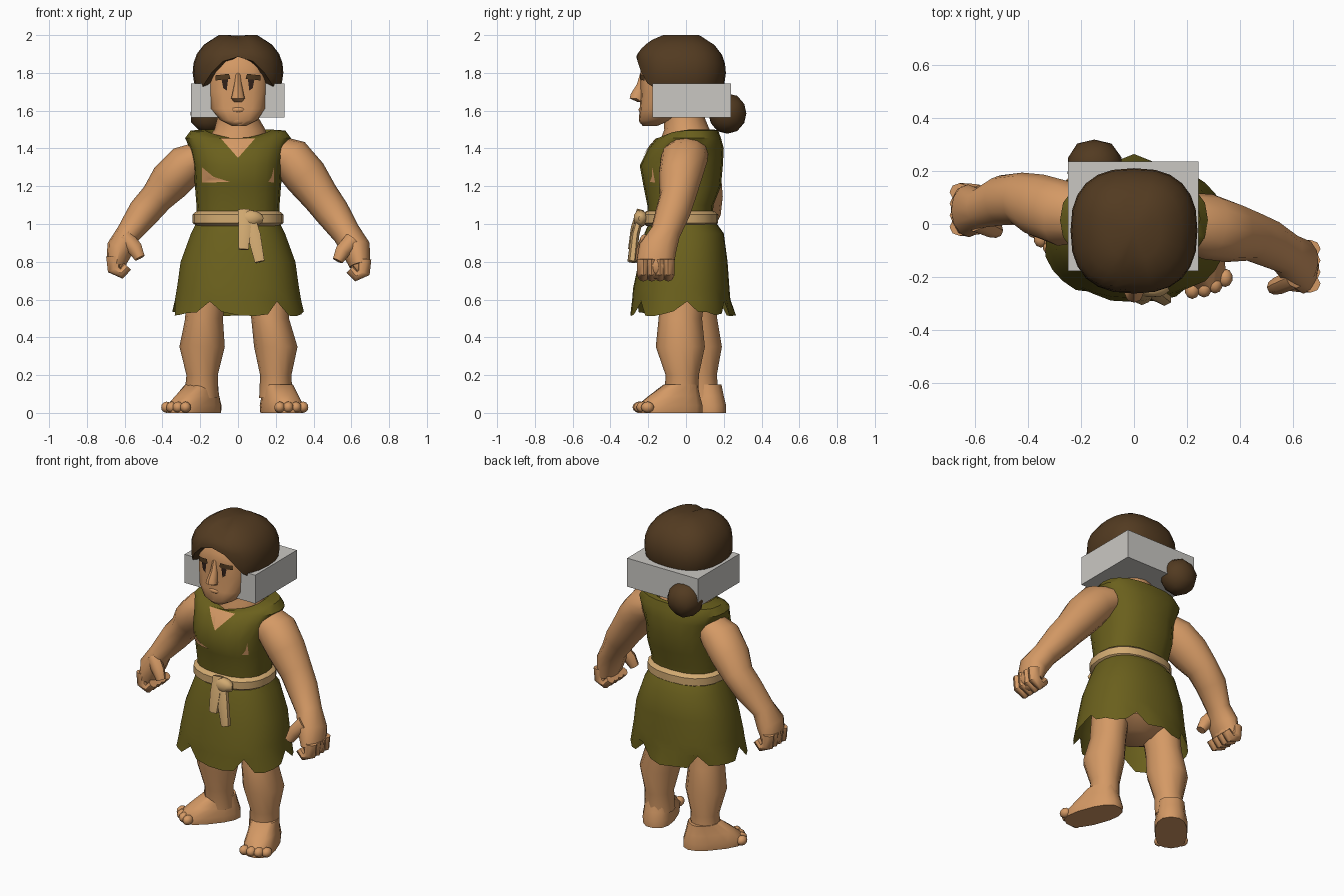
import bpy, bmesh, math, random
from mathutils import Vector, Matrix
from mathutils.bvhtree import BVHTree

random.seed(4)
if "Cube" in bpy.data.objects:
    bpy.data.objects.remove(bpy.data.objects["Cube"], do_unlink=True)
parts = []


def colour(name, r, g, b):
    m = bpy.data.materials.new(name)
    m.use_nodes = True
    m.diffuse_color = (r, g, b, 1)
    bsdf = m.node_tree.nodes["Principled BSDF"]
    bsdf.inputs["Base Color"].default_value = (r, g, b, 1)
    bsdf.inputs["Roughness"].default_value = 0.9
    return m


SKIN = colour("skin", 0.66, 0.32, 0.13)
CLOTH = colour("olive cloth", 0.145, 0.117, 0.012)
HAIR = colour("brown hair", 0.085, 0.043, 0.015)
ROPE = colour("tan sash", 0.64, 0.40, 0.165)
GREY = colour("light grey", 0.59, 0.575, 0.545)
DARK = colour("dark eye", 0.03, 0.015, 0.01)


def finish(name, bm, mat, matrix=None):
    if matrix:
        bm.transform(matrix)
    bmesh.ops.recalc_face_normals(bm, faces=bm.faces[:])
    mesh = bpy.data.meshes.new(name)
    bm.to_mesh(mesh)
    bm.free()
    mesh.materials.append(mat)
    ob = bpy.data.objects.new(name, mesh)
    bpy.context.collection.objects.link(ob)
    parts.append(ob)
    return ob


def skin_rings(name, rings, mat, caps=(True, True), matrix=None):
    """Bridge a list of point rings into one surface."""
    bm = bmesh.new()
    loops = [[bm.verts.new(p) for p in ring] for ring in rings]
    n = len(loops[0])
    for a, b in zip(loops, loops[1:]):
        for i in range(n):
            j = (i + 1) % n
            bm.faces.new((a[i], a[j], b[j], b[i]))
    for cap, loop in zip(caps, (loops[0], loops[-1])):
        if cap:
            bmesh.ops.poke(bm, faces=[bm.faces.new(loop)])
    return finish(name, bm, mat, matrix)


def bend(value, power):
    return math.copysign(abs(value) ** power, value)


def rings_along(path, n, power, level):
    """Elliptic rings on (x, y, z, rx, ry) stations, level or square to the path."""
    pts = [Vector(p[:3]) for p in path]
    rings = []
    for i, (*_, rx, ry) in enumerate(path):
        t = Vector((0, 0, 1))
        if not level:
            t = (pts[min(i + 1, len(pts) - 1)] - pts[max(i - 1, 0)]).normalized()
        v = Vector((0, 1, 0))
        v = (v - t * v.dot(t)).normalized()
        u = v.cross(t)
        angles = [math.tau * k / n for k in range(n)]
        rings.append([pts[i] + u * rx * bend(math.sin(a), power)
                      - v * ry * bend(math.cos(a), power) for a in angles])
    return rings


def tube(name, path, mat, n=12, power=1.0, level=False, caps=(True, True), matrix=None):
    return skin_rings(name, rings_along(path, n, power, level), mat, caps, matrix)


def ball(name, centre, size, mat, sub=2, jitter=0.0):
    bm = bmesh.new()
    bmesh.ops.create_icosphere(bm, subdivisions=sub, radius=1)
    for v in bm.verts:
        v.co *= 1 + random.uniform(-jitter, jitter)
    return finish(name, bm, mat, Matrix.Translation(centre) @ Matrix.Diagonal((*size, 1)))


def front_patch(name, outline, target, mat, lift=0.006):
    """Thin (x, z) patch laid on the front of another part."""
    bm = bmesh.new()
    bm.faces.new([bm.verts.new((x, 0, z)) for x, z in outline])
    bmesh.ops.triangulate(bm, faces=bm.faces[:])
    bmesh.ops.subdivide_edges(bm, edges=bm.edges[:], cuts=2, use_grid_fill=True)
    mesh = target.data
    tree = BVHTree.FromPolygons([v.co for v in mesh.vertices], [p.vertices for p in mesh.polygons])
    for v in bm.verts:
        hit = tree.ray_cast(Vector((v.co.x, -2, v.co.z)), Vector((0, 1, 0)))[0]
        v.co.y = (hit.y if hit else -0.2) - lift
    return finish(name, bm, mat)


# Tunic top, its neckline dipping at the front
top = rings_along([
    (0, -.03, .99, .215, .17), (0, -.03, 1.1, .22, .175), (0, -.02, 1.2, .228, .205),
    (0, -.025, 1.31, .235, .22), (0, 0, 1.4, .255, .2), (0, .015, 1.455, .28, .17),
    (0, .02, 1.495, .25, .15), (0, .015, 1.5, .175, .135), (0, .01, 1.44, .13, .1)], 20, .82, True)
for ring in top[-3:]:
    for p in ring:
        p.z -= .05 * min(1, max(0, -p.y / .11)) * (1 - abs(p.x) / .3)
tunic = skin_rings("tunic_top", top, CLOTH, (False, True))
for side, wide in ((-1, 1), (1, .2)):
    x0 = side * .19
    x1 = x0 - side * .15 * wide
    front_patch("chest_patch", [(x0, 1.22), (x1, 1.222), (x0 + (x1 - x0) * .4, 1.25), (x0, 1.3)],
                tunic, SKIN)
front_patch("neck_opening", [(-.09, 1.452), (-.025, 1.42), (0, 1.35), (.025, 1.42), (.09, 1.452)],
            tunic, SKIN)

# Skirt with a torn hem
skirt = rings_along([(0, -.02, 1.02, .215, .17), (0, -.01, .95, .25, .21), (0, -.015, .8, .305, .235),
                     (0, -.025, .66, .325, .255), (0, -.025, .6, .335, .26),
                     (0, -.03, .52, .35, .265)], 30, .88, True)
for i, p in enumerate(skirt[-1]):
    p.z += .07 if i % 5 == 3 else random.uniform(-.01, .02)
    if i % 5 == 3:
        p.x, p.y = p.x * .94, p.y * .94
skirt[-1][15].y += .03
skin_rings("skirt", skirt, CLOTH, (False, False))
tube("hips", [(0, 0, .56, .1, .1), (0, 0, .62, .24, .17), (0, 0, .75, .26, .18),
              (0, 0, .9, .2, .15)], SKIN, 16, level=True)

# Sash, knot and hanging ends
tube("sash", [(0, -.03, .99, .22, .18), (0, -.03, 1.005, .24, .2), (0, -.03, 1.05, .24, .2),
              (0, -.03, 1.068, .22, .18)], ROPE, 20, .85, True)
ball("sash_knot", (.065, -.24, 1.03), (.07, .04, .045), ROPE, 2, .08)
tube("sash_end_short", [(.03, -.24, 1.075, .035, .02), (.035, -.27, .98, .038, .022),
                        (.03, -.285, .865, .03, .022)], ROPE, 6)
tube("sash_end_long", [(.06, -.24, 1.05, .03, .02), (.085, -.27, .94, .04, .022),
                       (.115, -.285, .8, .03, .025)], ROPE, 6)

# Neck and head
tube("neck", [(0, .01, 1.4, .17, .14), (0, .005, 1.46, .155, .135), (.01, .005, 1.5, .135, .12),
              (0, -.01, 1.56, .11, .11), (0, -.02, 1.68, .11, .11)], SKIN, 12, level=True)
head = tube("head", [(.005, -.19, 1.52, .04, .04), (.005, -.165, 1.55, .1, .085),
                     (0, -.11, 1.61, .15, .135), (0, -.08, 1.7, .165, .16),
                     (0, -.08, 1.78, .168, .16), (0, -.07, 1.84, .155, .17),
                     (0, -.05, 1.92, .12, .14)], SKIN, 16, .72, True)
tube("nose", [(0, -.222, 1.8, .016, .02), (0, -.235, 1.74, .02, .025), (0, -.257, 1.69, .03, .035),
              (0, -.262, 1.665, .036, .036), (0, -.235, 1.645, .02, .02)], SKIN, 8, level=True)
ball("mouth", (0, -.23, 1.605), (.04, .022, .018), SKIN)
ball("chin", (0, -.215, 1.55), (.05, .035, .03), SKIN)
for s in (-1, 1):
    front_patch("eyebrow", [(s * .04, 1.768), (s * .118, 1.76), (s * .12, 1.787), (s * .048, 1.795)],
                head, HAIR, .009)
    front_patch("pupil", [(s * .052, 1.77), (s * .06, 1.705), (s * .078, 1.72), (s * .088, 1.77)],
                head, DARK, .007)

# Hair cap, with an arched hairline and a parting
PROFILE = [(1.66, .85), (1.78, 1), (1.86, .97), (1.92, .87), (1.97, .66), (2.0, .42)]


def hair_radius(z):
    for (z0, r0), (z1, r1) in zip(PROFILE, PROFILE[1:]):
        if z <= z1:
            return r0 + (r1 - r0) * (z - z0) / (z1 - z0)
    return PROFILE[-1][1]


hair = []
for step in range(-1, 7):
    f = max(step, 0) / 6
    ring = []
    for i in range(24):
        a = math.tau * i / 24
        front = max(0, math.cos(a))
        low = 1.7 + .185 * front ** 4
        z = low + (2.0 - low) * f
        r = hair_radius(z) * (.62 if step < 0 else 1)
        x = .242 * r * bend(math.sin(a), .8)
        y = -.025 - .238 * min(1, r * (1 + .1 * front)) * bend(math.cos(a), .8)
        part = math.exp(-(x / .03) ** 2) * (1 if y < .05 else .3) * f
        ring.append((x, y + .015 * part * front, z - .018 * part))
    hair.append(ring)
skin_rings("hair", hair, HAIR)
ball("hair_bun", (-.15, .22, 1.585), (.108, .102, .108), HAIR, 2, .03)

# Block around the head
bm = bmesh.new()
bmesh.ops.create_cube(bm, size=1)
finish("head_block", bm, GREY, Matrix.Translation((-.002, .03, 1.655)) @ Matrix.Diagonal((.494, .415, .18, 1)))

# Arms, each in its own pose
tube("right_arm", [(-.2, .03, 1.36, .08, .1), (-.27, .04, 1.315, .11, .125), (-.36, .07, 1.225, .11, .12),
                   (-.43, .095, 1.14, .088, .1), (-.5, .09, 1.06, .085, .095), (-.58, .06, .95, .065, .075),
                   (-.625, .05, .87, .072, .1), (-.645, .05, .79, .05, .095)], SKIN)
tube("left_arm", [(.2, .01, 1.38, .09, .11), (.28, -.01, 1.345, .115, .125), (.36, -.03, 1.25, .115, .115),
                  (.44, -.045, 1.14, .098, .095), (.5, -.07, 1.06, .092, .092), (.575, -.11, .95, .075, .08),
                  (.625, -.15, .87, .078, .1), (.645, -.165, .78, .055, .1)], SKIN)


def hand(label, s, x, y, z):
    ball(label + "_fist", (x + s * .01, y, z - .02), (.055, .09, .075), SKIN)
    for k in range(4):
        d = y - .066 + k * .044
        tube(label + "_finger", [(x + s * .03, d, z + .01, .038, .034), (x + s * .026, d, z - .06, .036, .034),
                                 (x - s * .012, d, z - .08, .03, .032),
                                 (x - s * .045, d, z - .045, .026, .028)], SKIN, 8)
    tube(label + "_thumb", [(x - s * .03, y - .045, z + .11, .045, .04), (x - s * .085, y - .07, z + .05, .04, .036),
                            (x - s * .11, y - .08, z, .028, .028)], SKIN, 8)


hand("right_hand", -1, -.63, .055, .82)
hand("left_hand", 1, .638, -.16, .805)

# Legs and turned-out feet
tube("right_leg", [(-.16, .04, .7, .11, .12), (-.18, .05, .5, .1, .115), (-.19, .07, .35, .12, .12),
                   (-.19, .08, .2, .083, .083), (-.195, .09, .08, .09, .085)], SKIN, level=True)
tube("left_leg", [(.16, -.01, .7, .11, .12), (.17, -.03, .5, .1, .115), (.2, -.03, .35, .115, .13),
                  (.2, -.02, .2, .083, .088), (.2, -.025, .08, .088, .09)], SKIN, level=True)
for label, x, y, turn in (("right", -.235, .05, -40), ("left", .233, -.09, 20)):
    place = Matrix.Translation((x, y, 0)) @ Matrix.Rotation(math.radians(turn), 4, "Z")
    tube(label + "_foot", [(0, .005, 0, .092, .18), (0, .005, .04, .096, .18),
                           (0, .03, .09, .085, .14), (0, .065, .15, .078, .088)],
         SKIN, 14, .8, True, matrix=place)
    for k in range(4):
        toe = place @ Vector((-.066 + k * .044, -.16 + .01 * abs(k - 1.5), .03))
        ball(label + "_toe", toe, (.029, .035, .03), SKIN, 2)

# Smooth shading with crisp folds
for ob in bpy.context.selected_objects:
    ob.select_set(False)
for ob in parts:
    ob.select_set(True)
bpy.context.view_layer.objects.active = parts[0]
bpy.ops.object.shade_smooth_by_angle(angle=math.radians(45))
